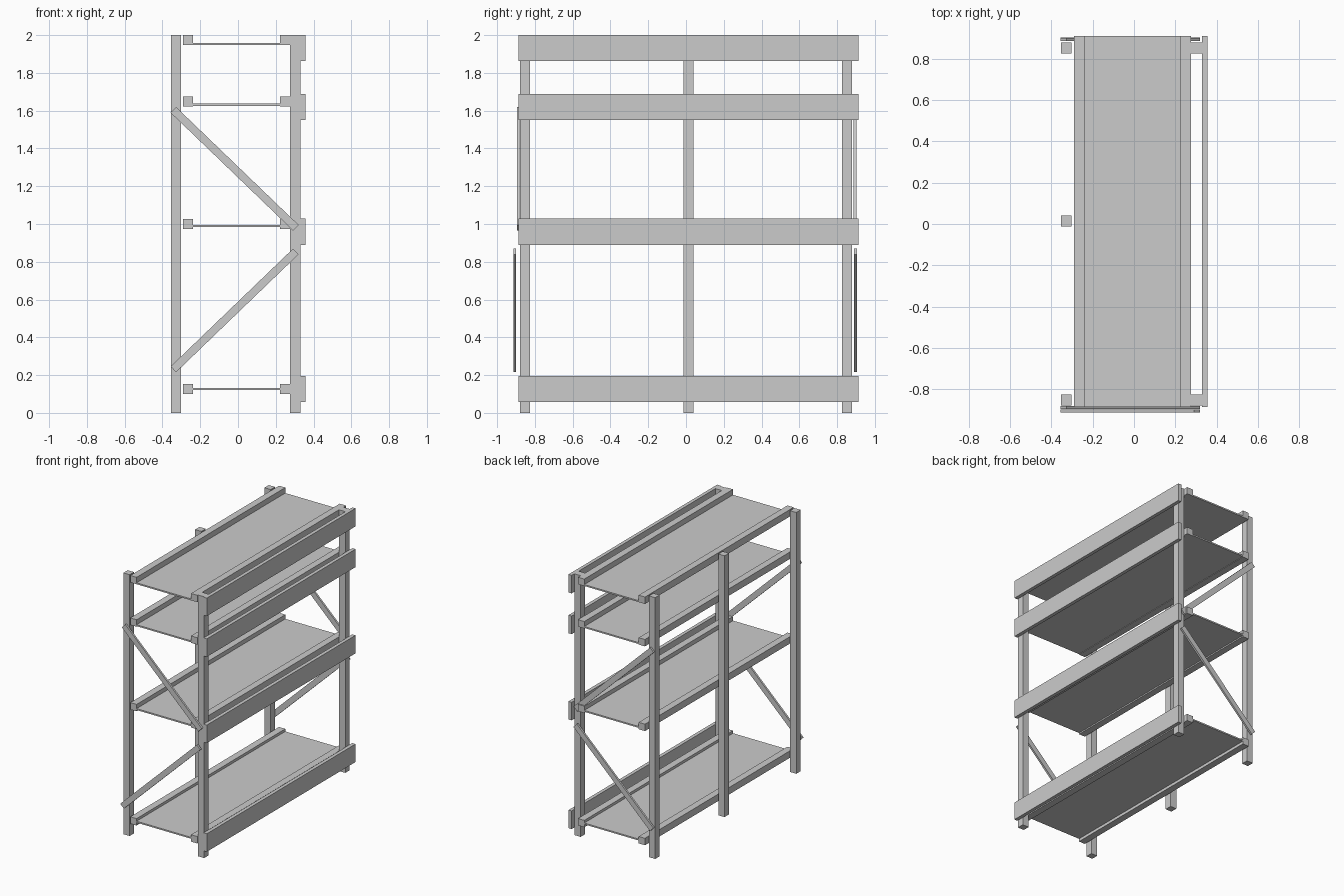
import bpy, math

if "Cube" in bpy.data.objects:
    bpy.data.objects.remove(bpy.data.objects["Cube"])


def box(name, x, y, z, tilt=0.0):
    """Box from (min, max) ranges, optionally tilted about its own y axis."""
    bpy.ops.mesh.primitive_cube_add(size=1)
    o = bpy.context.object
    o.name = name
    ranges = (x, y, z)
    size = [b - a for a, b in ranges]
    for v in o.data.vertices:
        v.co = [c * s for c, s in zip(v.co, size)]
    o.location = [(a + b) / 2 for a, b in ranges]
    o.rotation_euler[1] = tilt
    return o


LENGTH = (-0.887, 0.912)
FRONT, MIDDLE, BACK = (-0.88, -0.827), (-0.012, 0.041), (0.827, 0.88)
LEFT, RIGHT = (-0.355, -0.302), (0.276, 0.33)

# Upright posts: three on the left, two on the right
for side, x, rows in (("left", LEFT, (FRONT, MIDDLE, BACK)),
                      ("right", RIGHT, (FRONT, BACK))):
    for i, y in enumerate(rows):
        box(f"{side}_post_{i + 1}", x, y, (0, 2))

# Shelves: two rails, a thin panel and a wide side board each
# (rail bottom, panel bottom, board bottom)
levels = ((0.10, 0.122, 0.058), (0.974, 0.984, 0.89),
          (1.622, 1.626, 1.55), (1.947, 1.947, 1.862))
for i, (rail, panel, board) in enumerate(levels, 1):
    box(f"left_rail_{i}", (-0.291, -0.238), LENGTH, (rail, rail + 0.053))
    box(f"right_rail_{i}", (0.223, 0.276), LENGTH, (rail, rail + 0.053))
    box(f"shelf_panel_{i}", (-0.238, 0.223), LENGTH, (panel, panel + 0.011))
    box(f"side_board_{i}", (0.33, 0.357), LENGTH, (board, board + 0.138))

# Diagonal braces on both ends
tilt = math.radians(43.9)
braces = (("front_lower_brace", (-0.914, -0.899), 0.5425, -tilt),
          ("front_upper_brace", (-0.896, -0.881), 1.292, tilt),
          ("back_lower_brace", (0.889, 0.904), 0.5425, -tilt),
          ("back_upper_brace", (0.887, 0.902), 1.292, tilt))
for name, y, z, angle in braces:
    box(name, (-0.468, 0.432), y, (z - 0.021, z + 0.021), angle)
